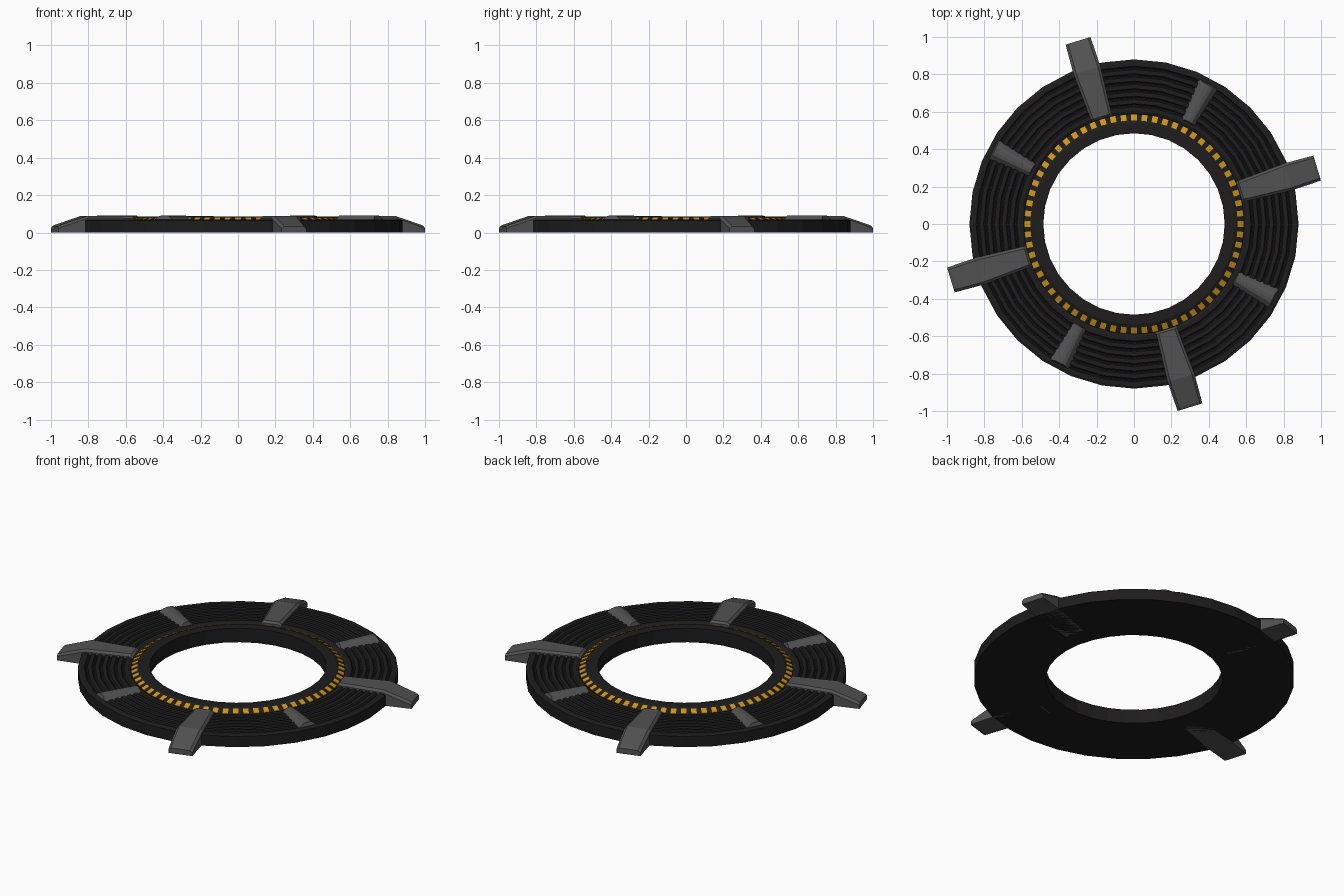
import bpy, bmesh, math

if "Cube" in bpy.data.objects:
    bpy.data.objects.remove(bpy.data.objects["Cube"])

SIDES = 32
TILT = math.radians(17)


def material(name, rgb):
    m = bpy.data.materials.new(name)
    m.diffuse_color = (*rgb, 1)
    m.use_nodes = True
    m.node_tree.nodes["Principled BSDF"].inputs["Base Color"].default_value = m.diffuse_color
    return m


BLACK = material("black", (0.013, 0.012, 0.012))
STEEL = material("steel", (0.085, 0.085, 0.085))
AMBER = material("amber", (0.62, 0.30, 0.01))


def finish(name, bm, mat, angle=0):
    bmesh.ops.recalc_face_normals(bm, faces=bm.faces)
    me = bpy.data.meshes.new(name)
    bm.to_mesh(me)
    bm.free()
    ob = bpy.data.objects.new(name, me)
    ob.rotation_euler.z = angle
    me.materials.append(mat)
    bpy.context.collection.objects.link(ob)
    return ob


def loft(name, sections, mat, angle):
    """Skin matching cross-sections and cap both ends."""
    bm = bmesh.new()
    rows = [[bm.verts.new(p) for p in s] for s in sections]
    n = len(rows[0])
    for a, b in zip(rows, rows[1:]):
        for i in range(n):
            j = (i + 1) % n
            bm.faces.new((a[i], a[j], b[j], b[i]))
    bm.faces.new(rows[0])
    bm.faces.new(rows[-1])
    return finish(name, bm, mat, angle)


# Ring body: raised inner lip, sloped band, concentric ridges
profile = [(0.485, 0), (0.485, 0.085), (0.54, 0.085), (0.59, 0.062)]
RIDGES = 7
step = (0.88 - 0.60) / RIDGES
for i in range(RIDGES):
    r = 0.60 + i * step
    profile += [(r + step * 0.1, 0.070), (r + step * 0.65, 0.070)]
    if i < RIDGES - 1:
        profile += [(r + step * 0.8, 0.062), (r + step * 0.95, 0.062)]
profile += [(0.88, 0.065), (0.88, 0)]

bm = bmesh.new()
rings = []
for k in range(SIDES):
    a = 2 * math.pi * k / SIDES
    rings.append([bm.verts.new((r * math.cos(a), r * math.sin(a), z)) for r, z in profile])
for k in range(SIDES):
    p, q = rings[k], rings[(k + 1) % SIDES]
    for i in range(len(profile)):
        j = (i + 1) % len(profile)
        bm.faces.new((p[i], p[j], q[j], q[i]))
finish("ring_body", bm, BLACK)

# Amber dashes lying on the sloped band
bm = bmesh.new()
DASHES = 64
for k in range(DASHES):
    a = 2 * math.pi * k / DASHES
    c, s = math.cos(a), math.sin(a)
    corners = [(0.553, -0.015, 0.081), (0.586, -0.015, 0.066),
               (0.586, 0.015, 0.066), (0.553, 0.015, 0.081)]
    top = [bm.verts.new((r * c - t * s, r * s + t * c, z)) for r, t, z in corners]
    low = [bm.verts.new((r * c - t * s, r * s + t * c, z - 0.006)) for r, t, z in corners]
    bm.faces.new(top)
    for i in range(4):
        j = (i + 1) % 4
        bm.faces.new((top[i], low[i], low[j], top[j]))
    bm.faces.new(low[::-1])
finish("amber_dashes", bm, AMBER)


# Large clamps gripping the rim: radius, half width, top height
def clamp_section(r, w, z, bevel=0.012):
    return [(r, -w, 0), (r, w, 0), (r, w, z - bevel), (r, w - 0.014, z),
            (r, -w + 0.014, z), (r, -w, z - bevel)]


clamp = [clamp_section(0.588, 0.057, 0.076), clamp_section(0.60, 0.058, 0.088),
         clamp_section(0.86, 0.075, 0.089), clamp_section(1.01, 0.070, 0.040),
         clamp_section(1.024, 0.069, 0.032)]

# Small tapered ribs between the clamps
def rib_section(r, w, top_r):
    return [(r, -w, 0.055), (r, w, 0.055), (r, w, 0.066), (top_r, w * 0.5, 0.088),
            (top_r, w * 0.2, 0.092), (top_r, -w * 0.2, 0.092),
            (top_r, -w * 0.5, 0.088), (r, -w, 0.066)]


rib = [rib_section(0.612, 0.038, 0.620), rib_section(0.852, 0.058, 0.842)]

for k in range(4):
    a = TILT + k * math.pi / 2
    loft(f"clamp_{k + 1}", clamp, STEEL, a)
    loft(f"rib_{k + 1}", rib, STEEL, a + math.pi / 4)
